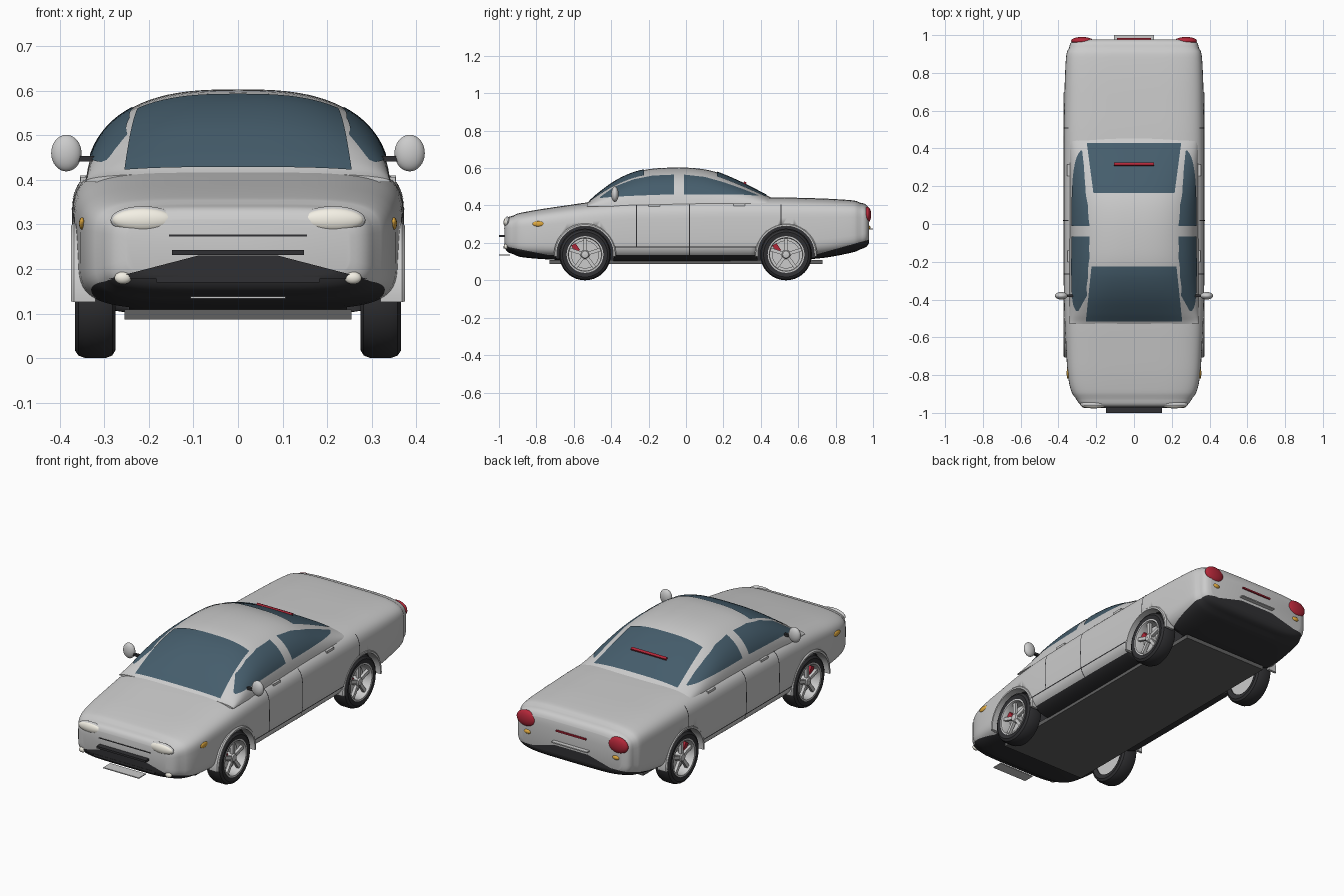
import bpy, bmesh, math
from mathutils import Vector
from mathutils.bvhtree import BVHTree

if "Cube" in bpy.data.objects:
    bpy.data.objects.remove(bpy.data.objects["Cube"])


def material(name, rgb):
    m = bpy.data.materials.new(name)
    m.diffuse_color = (*rgb, 1)
    m.use_nodes = True
    m.node_tree.nodes["Principled BSDF"].inputs["Base Color"].default_value = m.diffuse_color
    return m


GLASS = material("glass", (0.06, 0.11, 0.15))
DARK = material("dark_trim", (0.03, 0.03, 0.033))
RED = material("red_lens", (0.45, 0.02, 0.04))
AMBER = material("amber_lens", (0.75, 0.4, 0.05))
LAMP = material("lamp_glass", (0.9, 0.87, 0.78))


def finish(name, bm, mats=(), angle=35):
    bmesh.ops.recalc_face_normals(bm, faces=bm.faces)
    me = bpy.data.meshes.new(name)
    bm.to_mesh(me)
    bm.free()
    ob = bpy.data.objects.new(name, me)
    bpy.context.collection.objects.link(ob)
    for m in mats:
        me.materials.append(m)
    bpy.ops.object.select_all(action='DESELECT')
    ob.select_set(True)
    bpy.context.view_layer.objects.active = ob
    bpy.ops.object.shade_smooth_by_angle(angle=math.radians(angle))
    return ob


def box(name, center, size, mat=None, rot=0):
    bm = bmesh.new()
    bmesh.ops.create_cube(bm, size=1)
    bmesh.ops.scale(bm, vec=size, verts=bm.verts)
    ob = finish(name, bm, [mat] if mat else [])
    ob.location, ob.rotation_euler.x = center, rot
    return ob


def ball(name, center, radii, mat=None):
    bm = bmesh.new()
    bmesh.ops.create_uvsphere(bm, u_segments=32, v_segments=16, radius=1)
    bmesh.ops.scale(bm, vec=radii, verts=bm.verts)
    ob = finish(name, bm, [mat] if mat else [])
    ob.location = center
    return ob


def lathe(name, profile, center, side, mat=None, a0=0, a1=360, n=56):
    """Revolve a closed (radius, x) profile about the x axis."""
    bm = bmesh.new()
    full = a1 - a0 == 360
    rings = []
    for i in range(n if full else n + 1):
        a = math.radians(a0 + (a1 - a0) * i / n)
        rings.append([bm.verts.new((side * x, center[0] + r * math.cos(a), center[1] + r * math.sin(a)))
                      for r, x in profile])
    k = len(profile)
    for i in range(n):
        A, B = rings[i], rings[(i + 1) % len(rings)]
        for j in range(k):
            bm.faces.new((A[j], A[(j + 1) % k], B[(j + 1) % k], B[j]))
    if not full:
        bm.faces.new(rings[0])
        bm.faces.new(rings[-1])
    return finish(name, bm, [mat] if mat else [])


def lerp(table, y):
    for a, b in zip(table, table[1:]):
        if y <= b[0]:
            f = (y - a[0]) / (b[0] - a[0])
            return [p + (q - p) * f for p, q in zip(a[1:], b[1:])]
    return list(table[-1][1:])


def curve(table, y):
    """Interpolate, softened a little away from the tips."""
    h = min(0.05, y - table[0][0], table[-1][0] - y)
    s = [lerp(table, y + h * k) for k in (-1, -0.5, 0, 0.5, 1)]
    return [sum(c) / 5 for c in zip(*s)]


def loft(rings):
    bm = bmesh.new()
    vs = [[bm.verts.new(p) for p in r] for r in rings]
    n = len(vs[0])
    for A, B in zip(vs, vs[1:]):
        for j in range(n):
            bm.faces.new((A[j], A[(j + 1) % n], B[(j + 1) % n], B[j]))
    bm.faces.new(vs[0])
    bm.faces.new(vs[-1])
    bmesh.ops.recalc_face_normals(bm, faces=bm.faces)
    return bm


def spow(v, e):
    return math.copysign(abs(v) ** e, v)


def stations(y0, y1, n):
    """Stations bunched towards both ends."""
    return [(y0 + y1) / 2 - (y1 - y0) / 2 * math.cos(math.pi * i / n) for i in range(n + 1)]


# Lower body: y, half width, bottom z, top z
BODY = [(-0.97, 0.25, 0.18, 0.31), (-0.962, 0.28, 0.155, 0.335), (-0.945, 0.305, 0.138, 0.348),
        (-0.9, 0.333, 0.125, 0.358), (-0.8, 0.352, 0.115, 0.377), (-0.52, 0.368, 0.1, 0.418),
        (-0.35, 0.372, 0.097, 0.435), (0.1, 0.373, 0.097, 0.444), (0.5, 0.372, 0.1, 0.444),
        (0.75, 0.367, 0.12, 0.437), (0.9, 0.36, 0.15, 0.428), (0.95, 0.35, 0.165, 0.42),
        (0.968, 0.335, 0.178, 0.405), (0.978, 0.3, 0.2, 0.38)]


def body_ring(y):
    w, lo, hi = curve(BODY, y)
    c, h = (lo + hi) / 2, (hi - lo) / 2
    return [(w * spow(math.cos(t), 0.42), y, c + h * spow(math.sin(t), 0.42))
            for t in (2 * math.pi * i / 72 for i in range(72))]


bm = loft([body_ring(y) for y in stations(-0.97, 0.978, 70)])
body_tree = BVHTree.FromBMesh(bm)
# Dark lower trim, split along a sill plane and two rising bumper planes
planes = [(Vector((0, 0, 0.135)), Vector((0, 0, 1))),
          (Vector((0, -0.96, 0.18)), Vector((0, 0.2, 1))),
          (Vector((0, 0.97, 0.215)), Vector((0, -0.28, 1)))]
for co, no in planes:
    bmesh.ops.bisect_plane(bm, geom=bm.verts[:] + bm.edges[:] + bm.faces[:], plane_co=co, plane_no=no)
for f in bm.faces:
    c = f.calc_center_median()
    if len(f.verts) < 60 and any((c - co).dot(no) < 0 for co, no in planes):
        f.material_index = 1
body = finish("lower_body", bm, [None, DARK])

# Wheel well cutters
WHEELS = [(-0.54, 0.138), (0.535, 0.138)]
for wy, wz in WHEELS:
    for s in (-1, 1):
        cb = bmesh.new()
        bmesh.ops.create_cone(cb, cap_ends=True, segments=56, radius1=0.155, radius2=0.155, depth=0.26)
        for f in cb.faces:
            f.material_index = 1
        cut = finish("wheel_well_cutter", cb, [None, DARK])
        cut.rotation_euler.y = math.pi / 2
        cut.location = (s * 0.375, wy, wz)
        cut.hide_render = True
        cut.hide_set(True)
        mod = body.modifiers.new("well", 'BOOLEAN')
        mod.operation, mod.solver, mod.object = 'DIFFERENCE', 'EXACT', cut

# Cabin: y, roof height
CABIN = [(-0.53, 0.415), (-0.5, 0.435), (-0.45, 0.485), (-0.33, 0.56), (-0.22, 0.594), (-0.1, 0.603),
         (0.03, 0.603), (0.15, 0.586), (0.29, 0.527), (0.42, 0.46), (0.46, 0.44)]


def cabin_ring(y):
    h = curve(CABIN, y)[0] - 0.395
    pts = []
    for i in range(41):
        t = math.pi * i / 40
        z = math.sin(t) ** 0.76 if 0 < i < 40 else 0
        pts.append((0.342 * spow(math.cos(t), 0.72) * (1 - 0.4 * z * h), y, 0.395 + h * z))
    return pts


bm = loft([cabin_ring(y) for y in stations(-0.53, 0.46, 50)])
cabin_tree = BVHTree.FromBMesh(bm)
finish("cabin", bm)


def patch(name, tree, point, direction, mat, nu=24, nv=10, lift=0.004):
    """Grid projected onto a surface and lifted off it slightly."""
    bm = bmesh.new()
    d = Vector(direction)
    rows = []
    for i in range(nu + 1):
        row = []
        for j in range(nv + 1):
            p = Vector(point(i / nu, j / nv))
            hit = tree.ray_cast(p - d * 2, d)[0]
            row.append(bm.verts.new((hit or p) - d * lift))
        rows.append(row)
    for A, B in zip(rows, rows[1:]):
        for j in range(nv):
            bm.faces.new((A[j], A[j + 1], B[j + 1], B[j]))
    return finish(name, bm, [mat] if mat else [])


# Windscreen and rear window
patch("windscreen", cabin_tree, lambda u, v: ((2 * u - 1) * (0.255 - 0.03 * v), -0.515 + 0.29 * v, 0), (0, 0, -1), GLASS, 24, 24)
patch("rear_window", cabin_tree, lambda u, v: ((2 * u - 1) * (0.215 + 0.035 * v), 0.165 + 0.265 * v, 0), (0, 0, -1), GLASS, 24, 24)

# Side windows: y, bottom z, top z
FRONT_WIN = [(-0.46, 0.44, 0.445), (-0.38, 0.447, 0.502), (-0.28, 0.452, 0.54), (-0.18, 0.456, 0.56), (-0.065, 0.46, 0.565)]
REAR_WIN = [(-0.01, 0.46, 0.565), (0.1, 0.46, 0.553), (0.2, 0.46, 0.525), (0.3, 0.458, 0.49), (0.39, 0.452, 0.454)]


def window_point(table):
    def point(u, v):
        y = table[0][0] + (table[-1][0] - table[0][0]) * u
        lo, hi = lerp(table, y)
        return (0, y, lo + (hi - lo) * v)
    return point


def on_body(y, z, s):
    return body_tree.ray_cast(Vector((s * 2, y, z)), Vector((-s, 0, 0)))[0].x


for s in (-1, 1):
    patch("front_side_window", cabin_tree, window_point(FRONT_WIN), (-s, 0, 0), GLASS)
    patch("rear_side_window", cabin_tree, window_point(REAR_WIN), (-s, 0, 0), GLASS)
    # Door gaps and sill line
    for y, lo, hi in ((-0.265, 0.18, 0.405), (0.018, 0.11, 0.405), (0.508, 0.295, 0.405)):
        patch("door_gap", body_tree, lambda u, v: (0, y + 0.005 * (u - 0.5), lo + (hi - lo) * v), (-s, 0, 0), DARK, 1, 16, 0.002)
    patch("sill_line", body_tree, lambda u, v: (0, -0.38 + 0.76 * u, 0.176 + 0.006 * v), (-s, 0, 0), DARK, 24, 1, 0.002)
    # Door handles, mirrors, side markers
    for y, z in ((-0.17, 0.4), (0.285, 0.404)):
        box("door_handle", (on_body(y, z, s), y, z), (0.014, 0.06, 0.012))
    ball("side_mirror", (s * 0.385, -0.38, 0.46), (0.034, 0.02, 0.041))
    box("mirror_arm", (s * 0.345, -0.38, 0.447), (0.05, 0.015, 0.012), DARK)
    ball("side_marker", (on_body(-0.79, 0.302, s), -0.79, 0.302), (0.007, 0.03, 0.014), AMBER)
    # Lamps
    ball("headlight", (s * 0.213, -0.958, 0.31), (0.069, 0.018, 0.027), LAMP)
    ball("headlight_bezel", (s * 0.213, -0.955, 0.31), (0.073, 0.016, 0.031))
    ball("fog_lamp", (s * 0.258, -0.962, 0.18), (0.019, 0.012, 0.014), LAMP)
    ball("tail_light", (s * 0.275, 0.97, 0.35), (0.058, 0.02, 0.043), RED)
    ball("rear_indicator", (s * 0.265, 0.972, 0.282), (0.022, 0.014, 0.013), AMBER)

# Raised middle of both dark bumpers
patch("front_bumper_centre", body_tree, lambda u, v: ((2 * u - 1) * (0.29 - 0.2 * v), 0, 0.178 + 0.052 * v), (0, 1, 0), DARK)
patch("rear_bumper_centre", body_tree, lambda u, v: ((2 * u - 1) * (0.27 - 0.17 * v), 0, 0.21 + 0.045 * v), (0, -1, 0), DARK)

# Grille bars, plates and rear lights
box("upper_grille_bar", (0, -0.978, 0.237), (0.295, 0.044, 0.011), DARK)
box("lower_grille_bar", (0, -0.967, 0.176), (0.365, 0.016, 0.013), DARK)
box("front_lip_plate", (0, -0.97, 0.136), (0.213, 0.06, 0.005))
box("bonnet_gap", (0, -0.969, 0.275), (0.31, 0.008, 0.004), DARK)
box("rear_plate", (0, 0.985, 0.275), (0.213, 0.03, 0.006))
box("rear_red_strip", (0, 0.978, 0.335), (0.18, 0.016, 0.008), RED)
brake = cabin_tree.ray_cast(Vector((0, 0.315, 2)), Vector((0, 0, -1)))[0]
box("high_brake_light", (0, 0.315, brake.z + 0.006), (0.21, 0.014, 0.014), RED, -0.45)
box("floor_pan", (0, 0.0, 0.098), (0.51, 1.46, 0.022), material("floor_grey", (0.12, 0.12, 0.12)))

# Wheels and arches
TYRE = [(0.096, 0.28), (0.12, 0.275), (0.132, 0.282), (0.138, 0.298), (0.138, 0.342), (0.132, 0.358),
        (0.12, 0.366), (0.096, 0.361)]
RIM = [(0.086, 0.285), (0.098, 0.285), (0.098, 0.364), (0.09, 0.364), (0.086, 0.355)]
ARCH = [(0.151, 0.32), (0.166, 0.32), (0.166, 0.368), (0.16, 0.374), (0.151, 0.374)]
for wy, wz in WHEELS:
    for s in (-1, 1):
        c = (wy, wz)
        lathe("tyre", TYRE, c, s, DARK)
        lathe("rim", RIM, c, s)
        lathe("brake_disc", [(0.001, 0.31), (0.075, 0.31), (0.075, 0.32), (0.001, 0.32)], c, s)
        lathe("wheel_back", [(0.001, 0.285), (0.09, 0.285), (0.09, 0.292), (0.001, 0.292)], c, s)
        lathe("hub", [(0.001, 0.3), (0.024, 0.3), (0.024, 0.35), (0.018, 0.358), (0.001, 0.36)], c, s)
        lathe("wheel_arch", ARCH, c, s, None, -4, 184)
        box("brake_caliper", (s * 0.326, wy - 0.05, wz + 0.035), (0.025, 0.026, 0.045), RED, 0.6)
        for k in range(5):
            a = math.radians(90 + 72 * k)
            box("spoke", (s * 0.345, wy + 0.055 * math.cos(a), wz + 0.055 * math.sin(a)), (0.016, 0.076, 0.018), None, a)
